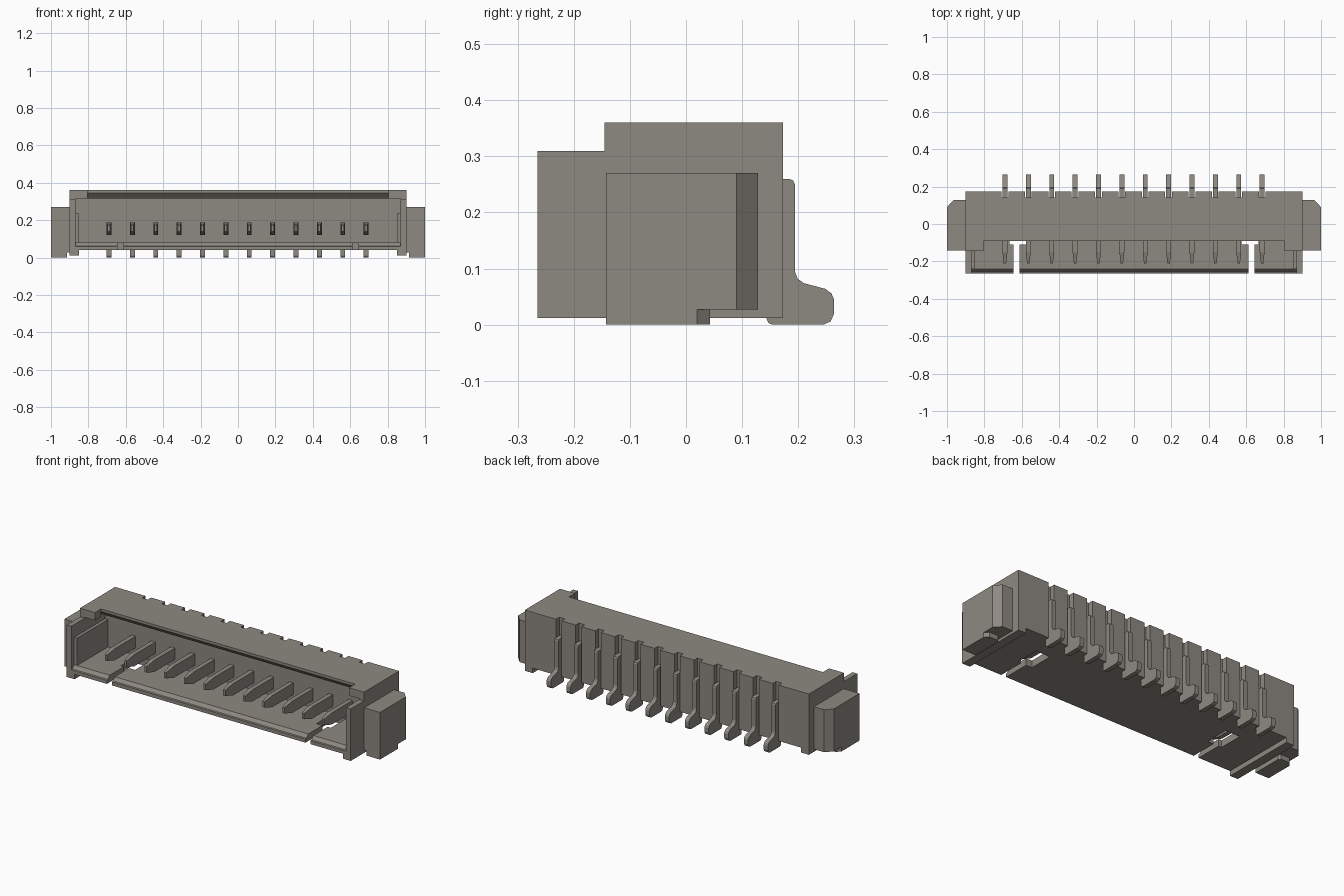
import bpy, bmesh
from mathutils import Vector

cube = bpy.data.objects.get("Cube")
if cube:
    bpy.data.objects.remove(cube, do_unlink=True)

mat = bpy.data.materials.new("warm grey")
mat.use_nodes = True
COLOR = (0.27, 0.25, 0.22, 1)
mat.diffuse_color = COLOR
mat.node_tree.nodes["Principled BSDF"].inputs["Base Color"].default_value = COLOR


def finish(name, bm):
    bmesh.ops.recalc_face_normals(bm, faces=bm.faces)
    me = bpy.data.meshes.new(name)
    bm.to_mesh(me)
    bm.free()
    me.materials.append(mat)
    ob = bpy.data.objects.new(name, me)
    bpy.context.collection.objects.link(ob)
    return ob


def prism(name, points, lo, hi, axis):
    """Extrude a 2D outline from lo to hi: yz outline for 'x', xy for 'z'."""
    bm = bmesh.new()
    if axis == 'x':
        verts, depth = [(lo, a, b) for a, b in points], Vector((hi - lo, 0, 0))
    else:
        verts, depth = [(a, b, lo) for a, b in points], Vector((0, 0, hi - lo))
    face = bm.faces.new([bm.verts.new(v) for v in verts])
    ext = bmesh.ops.extrude_face_region(bm, geom=[face], use_keep_orig=True)
    moved = [g for g in ext["geom"] if isinstance(g, bmesh.types.BMVert)]
    bmesh.ops.translate(bm, verts=moved, vec=depth)
    return finish(name, bm)


def box(name, x, y, z):
    return prism(name, [(x[0], y[0]), (x[1], y[0]), (x[1], y[1]), (x[0], y[1])], z[0], z[1], 'z')


def cut(target, cutter):
    mod = target.modifiers.new("cut", 'BOOLEAN')
    mod.operation, mod.solver, mod.object = 'DIFFERENCE', 'EXACT', cutter
    bpy.context.view_layer.objects.active = target
    bpy.ops.object.modifier_apply(modifier=mod.name)
    bpy.data.objects.remove(cutter, do_unlink=True)


PINS = [-0.69 + 0.125 * i for i in range(12)]
BACK, INNER, FRONT = 0.173, 0.04, -0.265

# Back wall with a vertical groove behind each pin
outline = [(-0.87, INNER), (0.87, INNER), (0.87, BACK)]
for x in reversed(PINS):
    outline += [(x + 0.018, BACK), (x + 0.018, 0.143), (x - 0.018, 0.143), (x - 0.018, BACK)]
outline.append((-0.87, BACK))
prism("back_wall", outline, 0.04, 0.36, 'z')

# Roof with a bevelled lower front edge
prism("roof", [(-0.09, 0.36), (-0.09, 0.345), (-0.06, 0.315), (INNER, 0.315), (INNER, 0.36)],
      -0.87, 0.87, 'x')

# Floor with a bevelled front lip and two keyhole slots
floor = prism("floor", [(FRONT, 0.04), (FRONT, 0.06), (-0.256, 0.062), (-0.24, 0.08),
                        (INNER, 0.08), (INNER, 0.04)], -0.87, 0.87, 'x')
for s in (-1, 1):
    slot = [(0.613, -0.3), (0.645, -0.3), (0.645, -0.11), (0.665, -0.11),
            (0.665, 0.03), (0.575, 0.03), (0.575, -0.11), (0.613, -0.11)]
    cut(floor, prism("slot_cutter", [(s * x, y) for x, y in slot], 0, 0.2, 'z'))


def span(s, a, b):
    return sorted((s * a, s * b))


for s, side in ((1, "left"), (-1, "right")):
    # Stepped side wall
    prism(side + "_wall", [(FRONT, 0.012), (BACK, 0.012), (BACK, 0.36), (-0.145, 0.36),
                           (-0.145, 0.31), (FRONT, 0.31)], *span(s, 0.87, 0.9), 'x')
    box(side + "_wall_rib", span(s, 0.852, 0.87), (-0.24, INNER), (0.08, 0.237))
    box(side + "_wall_foot", span(s, 0.85, 0.87), (FRONT, BACK), (0.012, 0.04))
    box(side + "_roof_arm", span(s, 0.805, 0.87), (-0.145, -0.09), (0.315, 0.36))
    # Mounting tab with its bevelled rear corner and solder foot
    tab = [(0.9, -0.143), (1.0, -0.143), (1.0, 0.09), (0.965, 0.128), (0.9, 0.128)]
    prism(side + "_tab", [(s * x, y) for x, y in tab], 0.027, 0.27, 'z')
    foot = [(0.915, -0.143), (1.0, -0.143), (1.0, 0.02), (0.98, 0.043), (0.925, 0.043), (0.915, 0.03)]
    prism(side + "_tab_foot", [(s * x, y) for x, y in foot], 0, 0.027, 'z')

# Rear leg outline of a pin, with rounded foot
LEG = [(0.143, 0.012), (0.147, 0.003), (0.154, 0), (0.245, 0), (0.258, 0.006), (0.264, 0.02),
       (0.264, 0.045), (0.259, 0.056), (0.248, 0.064), (0.21, 0.074), (0.199, 0.082),
       (0.194, 0.095), (0.194, 0.25), (0.191, 0.257), (0.184, 0.26), (0.143, 0.26)]
for i, x in enumerate(PINS, 1):
    prism(f"pin_leg_{i}", LEG, x - 0.013, x + 0.013, 'x')
    # Contact blade tapering to its tip
    blade = box(f"pin_blade_{i}", (x - 0.013, x + 0.013), (-0.15, 0.045), (0.122, 0.188))
    bm = bmesh.new()
    bm.from_mesh(blade.data)
    front = min(bm.faces, key=lambda f: f.calc_center_median().y)
    ext = bmesh.ops.extrude_face_region(bm, geom=[front])
    bmesh.ops.delete(bm, geom=[front], context='FACES_ONLY')
    for v in (g for g in ext["geom"] if isinstance(g, bmesh.types.BMVert)):
        v.co = (x + (v.co.x - x) * 0.5, -0.21, 0.157 + (v.co.z - 0.155) * 0.5)
    bmesh.ops.recalc_face_normals(bm, faces=bm.faces)
    bm.to_mesh(blade.data)
    bm.free()
